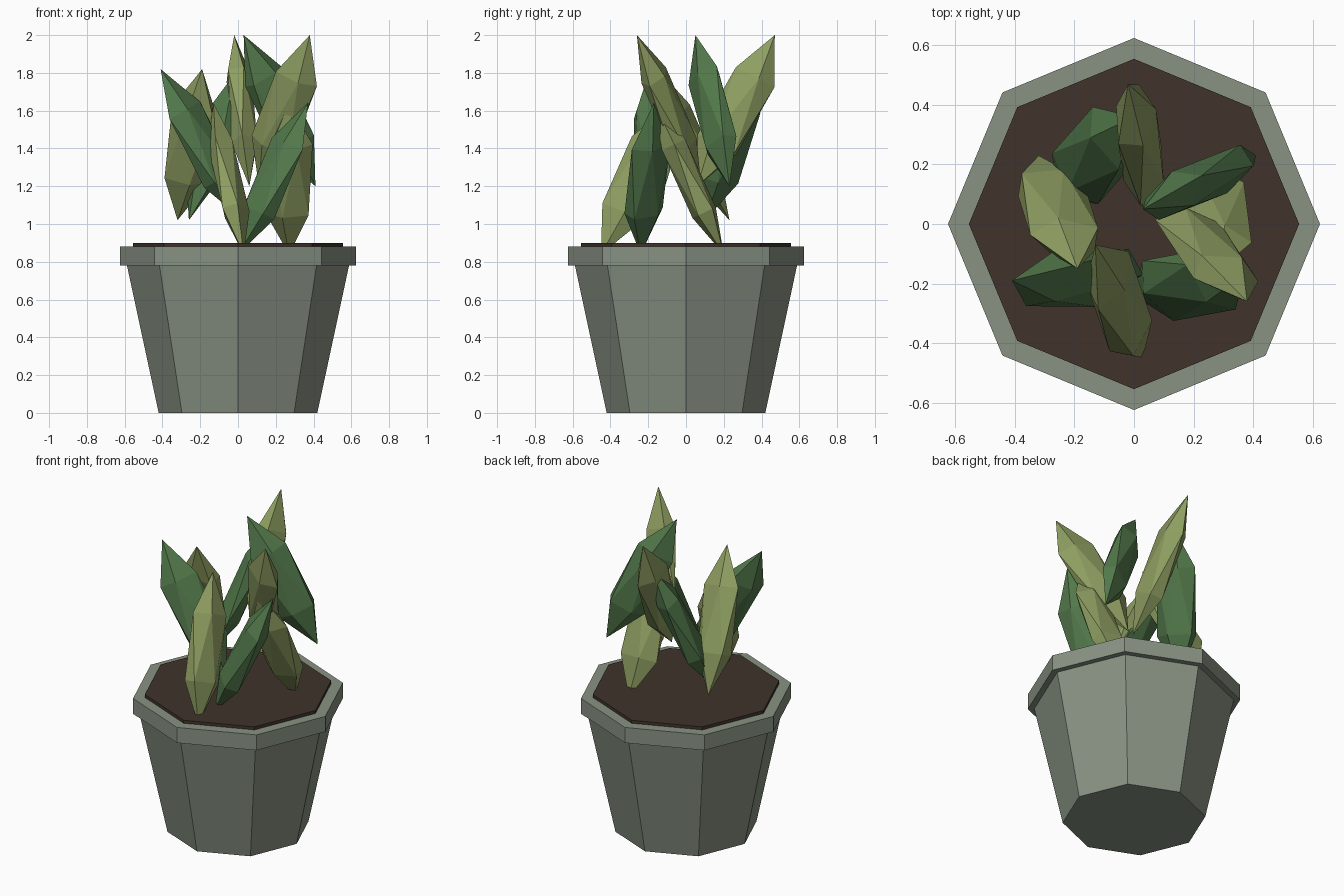
import bpy
from mathutils import Matrix, Vector

if "Cube" in bpy.data.objects:
    bpy.data.objects.remove(bpy.data.objects["Cube"])


def material(name, rgb):
    m = bpy.data.materials.new(name)
    m.diffuse_color = (*rgb, 1)
    m.use_nodes = True
    m.node_tree.nodes["Principled BSDF"].inputs["Base Color"].default_value = m.diffuse_color
    return m


CLAY = material("clay", (0.25, 0.29, 0.23))
SOIL = material("earth", (0.05, 0.033, 0.024))
GREEN = material("green", (0.085, 0.19, 0.07))
OLIVE = material("olive", (0.27, 0.34, 0.12))


def octagon(name, r1, r2, z1, z2, mat):
    """Eight-sided frustum with corners on the x and y axes."""
    bpy.ops.mesh.primitive_cone_add(vertices=8, radius1=r1, radius2=r2,
                                    depth=z2 - z1, location=(0, 0, (z1 + z2) / 2))
    ob = bpy.context.object
    ob.name = name
    ob.data.materials.append(mat)
    return ob


def leaf(name, bottom, tip, mat):
    """Stretched icosahedron, broad in the outward direction."""
    bottom, tip = Vector(bottom), Vector(tip)
    centre = (bottom + tip) / 2
    axis = (tip - bottom).normalized()
    out = Vector((centre.x, centre.y, 0))
    wide = (out - axis * out.dot(axis)).normalized()
    thin = axis.cross(wide)
    half = (tip - bottom).length / 2
    bpy.ops.mesh.primitive_ico_sphere_add(subdivisions=1, radius=1)
    ob = bpy.context.object
    ob.name = name
    m = Matrix((wide * 0.14, thin * 0.08, axis * half)).transposed().to_4x4()
    m.translation = centre
    ob.data.transform(m)
    ob.data.materials.append(mat)


# Pot, rim and soil
octagon("pot_body", 0.42, 0.59, 0, 0.79, CLAY)
octagon("pot_rim", 0.625, 0.625, 0.78, 0.88, CLAY)
octagon("soil", 0.555, 0.555, 0.83, 0.9, SOIL)

# Leaves in three tiers: bottom xy, tip xy
tiers = [
    (0.84, 1.64, [((0.27, 0.20), (0.27, -0.17), OLIVE),
                  ((0.00, -0.24), (0.37, -0.17), GREEN),
                  ((0.03, -0.45), (-0.13, -0.07), OLIVE)]),
    (1.02, 1.82, [((0.03, -0.17), (-0.41, -0.19), GREEN),
                  ((-0.32, 0.23), (-0.19, -0.15), OLIVE),
                  ((-0.26, 0.10), (0.00, 0.36), GREEN)]),
    (1.20, 2.00, [((0.41, 0.23), (0.03, 0.05), GREEN),
                  ((0.11, 0.08), (0.38, -0.26), OLIVE),
                  ((0.06, 0.06), (-0.02, 0.47), OLIVE)]),
]
count = 0
for z1, z2, leaves in tiers:
    for b, t, mat in leaves:
        count += 1
        leaf(f"leaf_{count}", (*b, z1), (*t, z2), mat)
